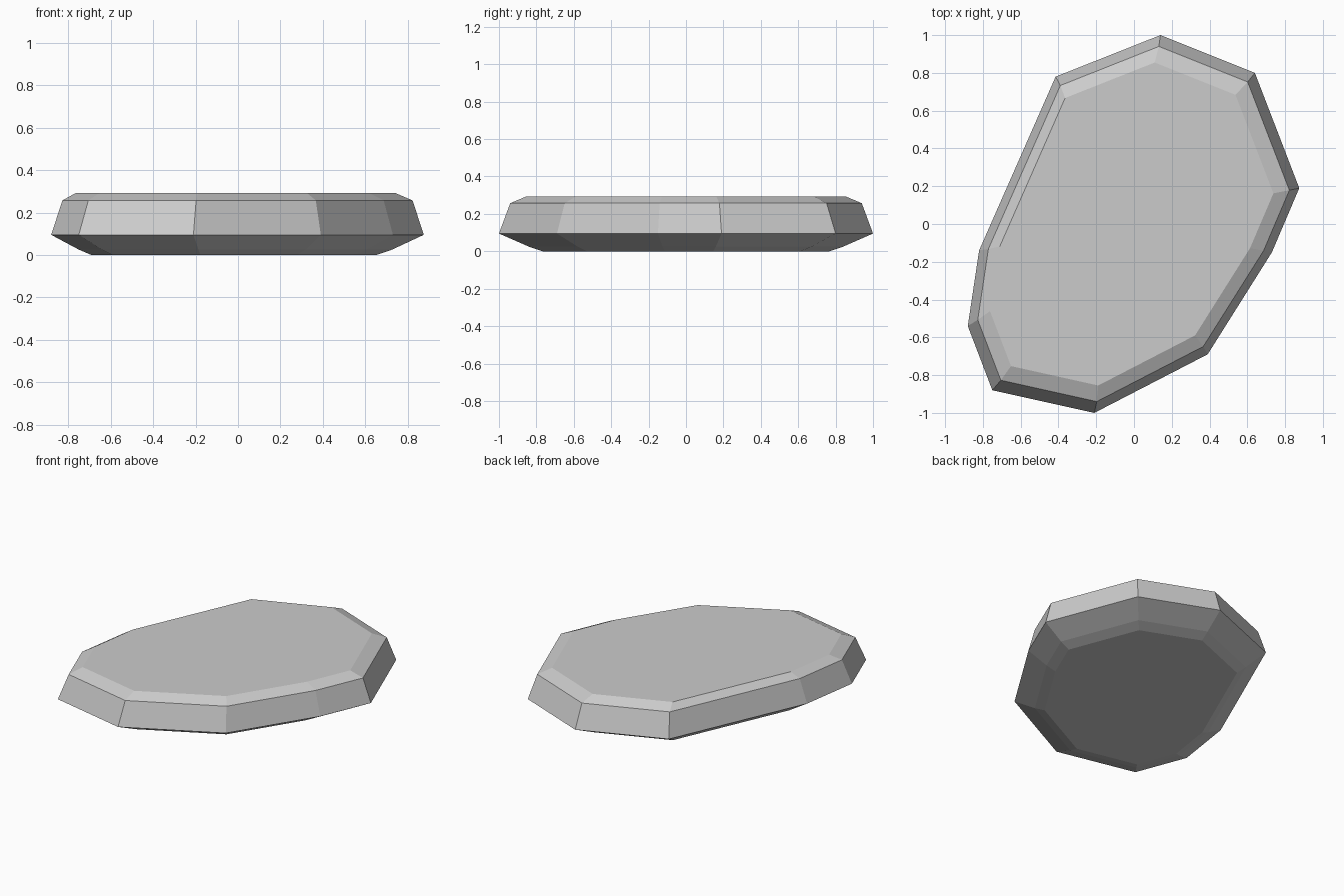
import bpy
import bmesh

cube = bpy.data.objects.get("Cube")
if cube:
    bpy.data.objects.remove(cube, do_unlink=True)

# Plain stone grey
grey = bpy.data.materials.new("stone_grey")
grey.use_nodes = True
colour = (0.6, 0.6, 0.6, 1)
grey.diffuse_color = colour
grey.node_tree.nodes["Principled BSDF"].inputs["Base Color"].default_value = colour

# Outline of the slab at its widest level, counter-clockwise
outline = [(0.875, 0.19), (0.64, 0.80), (0.14, 1.0), (-0.415, 0.78), (-0.82, -0.14),
           (-0.88, -0.54), (-0.75, -0.88), (-0.21, -1.0), (0.39, -0.69), (0.73, -0.15)]

# Levels from the underside to the top: scale, x shift, height
levels = [(0.765, -0.017, 0), (0.84, -0.01, 0.025), (1, 0, 0.095),
          (0.94, 0, 0.257), (0.855, -0.01, 0.293)]

# Stack the rings, bridge them and cap both ends
bm = bmesh.new()
rings = [[bm.verts.new((x * scale + shift, y * scale, z)) for x, y in outline]
         for scale, shift, z in levels]
for low, high in zip(rings, rings[1:]):
    for i in range(len(outline)):
        j = (i + 1) % len(outline)
        bm.faces.new((low[i], low[j], high[j], high[i]))
bm.faces.new(rings[0][::-1])
bm.faces.new(rings[-1])
bmesh.ops.recalc_face_normals(bm, faces=bm.faces)

mesh = bpy.data.meshes.new("stone_slab")
bm.to_mesh(mesh)
bm.free()
mesh.materials.append(grey)
slab = bpy.data.objects.new("stone_slab", mesh)
bpy.context.collection.objects.link(slab)
